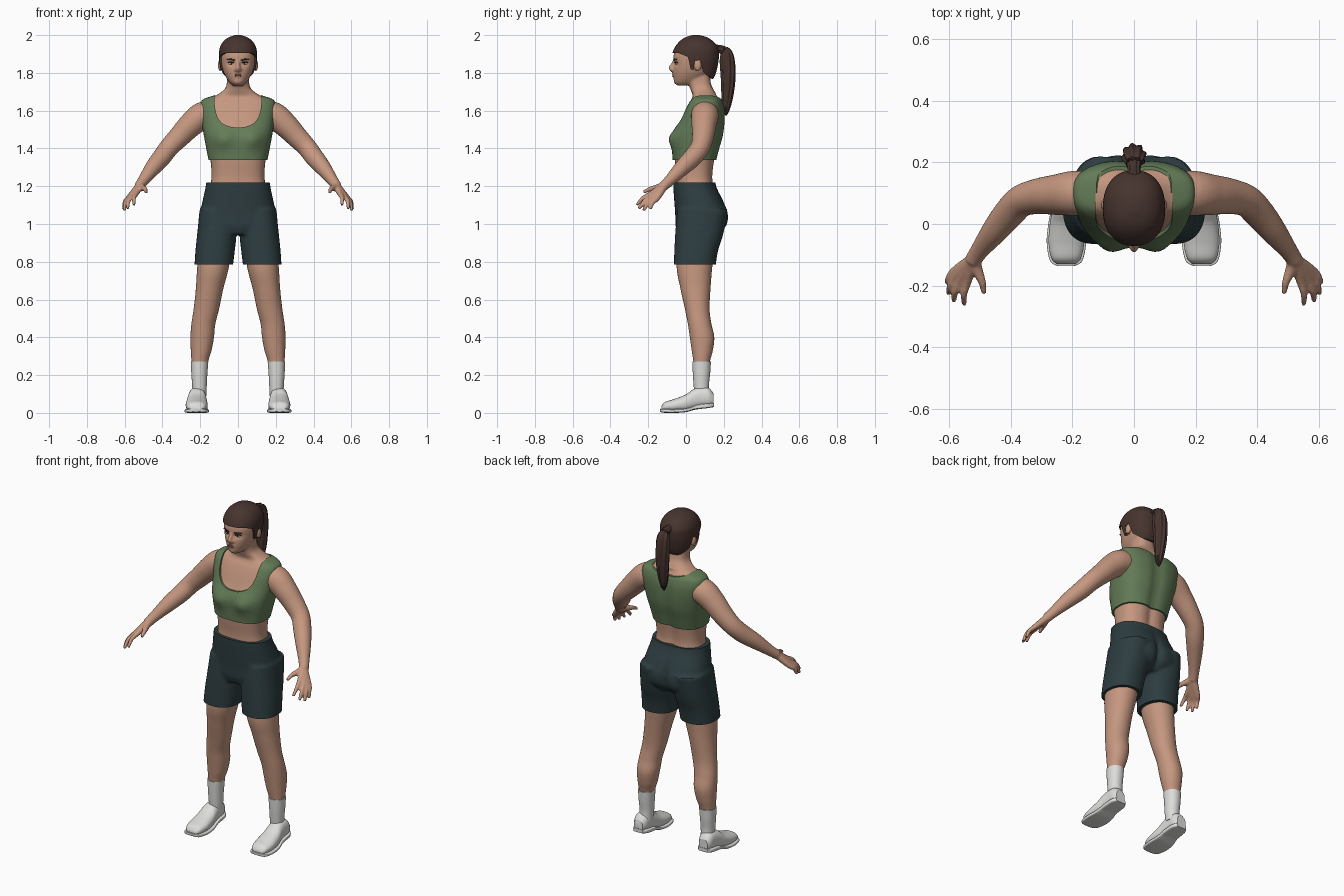
import bpy, bmesh
from math import sin, cos, pi, exp, copysign
from mathutils import Vector
from mathutils.bvhtree import BVHTree

if "Cube" in bpy.data.objects:
    bpy.data.objects.remove(bpy.data.objects["Cube"])


def material(name, rgb):
    m = bpy.data.materials.new(name)
    m.use_nodes = True
    m.diffuse_color = (*rgb, 1)
    m.node_tree.nodes["Principled BSDF"].inputs["Base Color"].default_value = (*rgb, 1)
    return m


SKIN = material("skin", (0.56, 0.31, 0.215))
GREEN = material("green cloth", (0.125, 0.2, 0.095))
DARK = material("dark teal cloth", (0.027, 0.047, 0.052))
HAIR = material("brown hair", (0.062, 0.034, 0.028))
WHITE = material("off white", (0.72, 0.73, 0.7))
BLACK = material("lash black", (0.015, 0.01, 0.008))
LIP = material("lip", (0.38, 0.17, 0.13))


# ---- helpers -------------------------------------------------------------
def smooth(rows, n=6):
    """Catmull-Rom interpolation of tuples."""
    out = []
    for i in range(len(rows) - 1):
        a, b, c, d = rows[max(i - 1, 0)], rows[i], rows[i + 1], rows[min(i + 2, len(rows) - 1)]
        for k in range(n):
            t = k / n
            out.append(tuple(q + 0.5 * t * (r - p + t * (2*p - 5*q + 4*r - s + t * (3*(q - r) + s - p)))
                             for p, q, r, s in zip(a, b, c, d)))
    return out + [rows[-1]]


def bridge(bm, loops):
    rings = [[bm.verts.new(p) for p in loop] for loop in loops]
    n = len(rings[0])
    for a, b in zip(rings, rings[1:]):
        for i in range(n):
            bm.faces.new((a[i], a[(i + 1) % n], b[(i + 1) % n], b[i]))
    bm.faces.new(rings[0][::-1])
    bm.faces.new(rings[-1])


def column(bm, rows, power=2.3, side=1, along="z", tweak=None, grow=0, n=40):
    """Loft superellipse sections; row = (station, x0, x1, other0, other1)."""
    loops = []
    for st, x0, x1, w0, w1 in smooth(rows):
        loop = []
        for i in range(n):
            c, s = cos(2 * pi * i / n), sin(2 * pi * i / n)
            x = (x0 + x1) / 2 + ((x1 - x0) / 2 + grow) * copysign(abs(c) ** (2 / power), c)
            w = (w0 + w1) / 2 + ((w1 - w0) / 2 + grow) * copysign(abs(s) ** (2 / power), s)
            p = Vector((x * side, w, st) if along == "z" else (x * side, st, w))
            loop.append(tweak(p) if tweak else p)
        loops.append(loop)
    bridge(bm, loops)


def tube(bm, points, side=1, n=16, ridges=0):
    """Round tube along (x, y, z, radius) points."""
    pts = smooth(points)
    loops = []
    for i, (x, y, z, r) in enumerate(pts):
        a, b = pts[max(i - 1, 0)], pts[min(i + 1, len(pts) - 1)]
        d = (Vector(b[:3]) - Vector(a[:3])).normalized()
        u = d.cross(Vector((0.3, 1, 0.2)) if abs(d.y) < 0.8 else Vector((1, 0, 0))).normalized()
        v = d.cross(u)
        loop = []
        for k in range(n):
            t = 2 * pi * k / n
            p = Vector((x, y, z)) + (u * cos(t) + v * sin(t)) * r * (1 + ridges * cos(8 * t + 9 * z))
            loop.append((p.x * side, p.y, p.z))
        loops.append(loop)
    bridge(bm, loops)


def ball(bm, centre, size):
    verts = bmesh.ops.create_uvsphere(bm, u_segments=20, v_segments=12, radius=1)["verts"]
    bmesh.ops.scale(bm, vec=size, verts=verts)
    bmesh.ops.translate(bm, vec=centre, verts=verts)


def finish(name, bm, mat):
    bmesh.ops.recalc_face_normals(bm, faces=bm.faces)
    me = bpy.data.meshes.new(name)
    bm.to_mesh(me)
    bm.free()
    me.materials.append(mat)
    ob = bpy.data.objects.new(name, me)
    bpy.context.collection.objects.link(ob)
    return ob


def bake(ob):
    """Replace the mesh by its modified result."""
    dg = bpy.context.evaluated_depsgraph_get()
    me = bpy.data.meshes.new_from_object(ob.evaluated_get(dg))
    mat = ob.data.materials[0]
    ob.modifiers.clear()
    ob.data = me
    me.materials.clear()
    me.materials.append(mat)


def fuse(ob, voxel, rounds):
    r = ob.modifiers.new("fuse", "REMESH")
    r.mode, r.voxel_size = "VOXEL", voxel
    s = ob.modifiers.new("soften", "SMOOTH")
    s.factor, s.iterations = 0.5, rounds
    bake(ob)


def carve(ob, outline, place, lo, hi):
    """Cut away a prism whose outline is extruded from lo to hi."""
    bm = bmesh.new()
    bridge(bm, [[place(a, b, t) for a, b in outline] for t in (lo, hi)])
    cutter = finish("cutter", bm, ob.data.materials[0])
    cutter.hide_render = True
    m = ob.modifiers.new("carve", "BOOLEAN")
    m.operation, m.object, m.solver = "DIFFERENCE", cutter, "EXACT"
    bake(ob)
    bpy.data.objects.remove(cutter)


def sym(rows):
    return [(z, -r, r, y0, y1) for z, r, y0, y1 in rows]


# ---- body ----------------------------------------------------------------
def chest_shape(p):
    if p.y < 0.04:
        p.y -= 0.024 * exp(-((abs(p.x) - 0.08) ** 2 + (p.z - 1.45) ** 2) / 0.0025)
    elif p.z < 1.68:
        p.y -= 0.014 * exp(-(p.x / 0.03) ** 2)
    return p


def face_shape(p):
    if p.y < 0:
        x, z = abs(p.x), p.z
        p.y += 0.012 * exp(-((x - 0.036) / 0.02) ** 2 - ((z - 1.85) / 0.013) ** 2)
        p.y -= 0.006 * exp(-(x / 0.022) ** 2 - ((z - 1.786) / 0.012) ** 2)
        p.y -= 0.005 * exp(-(x / 0.02) ** 2 - ((z - 1.75) / 0.012) ** 2)
    return p


torso = sym([(1.1, .15, -.045, .15), (1.18, .15, -.05, .15), (1.25, .14, -.05, .143), (1.33, .145, -.058, .152),
             (1.4, .157, -.062, .168), (1.47, .17, -.058, .187), (1.54, .182, -.03, .195),
             (1.6, .19, -.005, .195), (1.64, .187, .015, .187), (1.662, .17, .03, .177),
             (1.68, .118, .035, .165), (1.71, .075, .025, .147), (1.74, .06, .015, .133), (1.8, .057, 0, .125)])
head = sym([(1.733, .025, -.045, .05), (1.75, .045, -.06, .08), (1.78, .065, -.065, .11), (1.81, .079, -.067, .14),
            (1.85, .089, -.066, .155), (1.89, .092, -.066, .161), (1.93, .088, -.052, .158),
            (1.965, .068, -.022, .13), (1.985, .035, .01, .095)])
leg = [(.95, .03, .195, -.035, .16), (.78, .047, .215, -.05, .14), (.66, .077, .223, -.03, .13),
       (.55, .1, .235, -.006, .125), (.47, .12, .247, .01, .135), (.4, .127, .252, .02, .15),
       (.33, .14, .25, .03, .142), (.26, .16, .246, .04, .125), (.15, .168, .24, .045, .12)]
arm = [(.12, .1, 1.585, .07), (.19, .1, 1.572, .073), (.25, .095, 1.525, .066), (.31, .09, 1.463, .058),
       (.365, .075, 1.405, .052), (.405, .035, 1.352, .05), (.45, -.02, 1.298, .043),
       (.5, -.085, 1.232, .03), (.523, -.12, 1.2, .027)]
wrist = (.52, -.115, 1.203, .022)
fingers = [((.54, -.185, 1.16), (.55, -.26, 1.1)), ((.562, -.18, 1.148), (.585, -.25, 1.08)),
           ((.577, -.17, 1.138), (.602, -.225, 1.07)), ((.582, -.153, 1.135), (.606, -.19, 1.078))]

bm = bmesh.new()
column(bm, torso, 2.6, tweak=chest_shape)
column(bm, head, 2.25, tweak=face_shape, n=64)
tube(bm, [(0, -.058, 1.872, .008), (0, -.069, 1.848, .009), (0, -.079, 1.826, .013), (0, -.066, 1.808, .01)])
for side in (1, -1):
    column(bm, leg, 2.1, side)
    tube(bm, arm, side, 28)
    for knuckle, tip in fingers:
        bend = tuple((a + b) / 2 for a, b in zip(knuckle, tip))
        bend = (bend[0] + .006, bend[1] - .004, bend[2] + .008)
        tube(bm, [wrist, (*knuckle, .0145), (*bend, .0115), (*tip, .0085)], side)
    tube(bm, [wrist, (.508, -.15, 1.193, .018), (.492, -.19, 1.185, .0125), (.487, -.225, 1.168, .009)], side)
    ball(bm, (side * .095, .062, 1.84), (.012, .02, .031))
    ball(bm, (side * .011, -.07, 1.816), (.009, .012, .008))
body = finish("body", bm, SKIN)
fuse(body, .006, 3)

# ---- face details, laid on the skin ---------------------------------------
tree = BVHTree.FromObject(body, bpy.context.evaluated_depsgraph_get())


def on_face(bm, x, z, size):
    hit = tree.ray_cast(Vector((x, -1, z)), Vector((0, 1, 0)))[0]
    ball(bm, (x, hit.y, z), size)


for side, label in ((1, "left"), (-1, "right")):
    for part, mat, spots in (
            ("eye", WHITE, [(.036, 1.849, (.014, .004, .006))]),
            ("iris", BLACK, [(.036, 1.849, (.006, .0055, .006))]),
            ("lashes", BLACK, [(.026, 1.855, (.008, .005, .003)), (.038, 1.857, (.01, .005, .003)),
                               (.048, 1.854, (.007, .005, .003))]),
            ("eyebrow", HAIR, [(.024, 1.868, (.01, .004, .004)), (.037, 1.872, (.012, .004, .004)),
                               (.052, 1.87, (.01, .004, .003))])):
        bm = bmesh.new()
        for x, z, size in spots:
            on_face(bm, side * x, z, size)
        finish(label + "_" + part, bm, mat)
bm = bmesh.new()
on_face(bm, 0, 1.79, (.021, .003, .004))
on_face(bm, 0, 1.782, (.018, .004, .005))
finish("lips", bm, LIP)

# ---- hair ----------------------------------------------------------------
bm = bmesh.new()
column(bm, sym([(1.74, .06, .02, .125), (1.79, .084, -.045, .155), (1.85, .098, -.07, .17), (1.89, .101, -.074, .174),
                (1.93, .097, -.062, .171), (1.965, .079, -.036, .146), (1.988, .05, -.004, .112),
                (2.0, .015, .035, .07)]), 2.25, n=64)
hair = finish("hair", bm, HAIR)
carve(hair, [(-.2, 1.6), (-.2, 1.905), (-.04, 1.905), (.01, 1.885), (.025, 1.82), (.04, 1.815), (.047, 1.865),
             (.075, 1.868), (.09, 1.805), (.13, 1.77), (.2, 1.755), (.2, 1.6)],
      lambda a, b, t: (t, a, b), -.3, .3)
bm = bmesh.new()
tube(bm, [(0, .15, 1.925, .024), (0, .185, 1.925, .02), (0, .212, 1.9, .033), (0, .22, 1.84, .038),
          (0, .223, 1.76, .035), (0, .219, 1.68, .029), (0, .213, 1.61, .018), (0, .212, 1.575, .004)],
     n=64, ridges=.1)
finish("ponytail", bm, HAIR)

# ---- crop top ------------------------------------------------------------
bm = bmesh.new()
column(bm, [(1.338, -.145, .145, -.06, .152)] + torso[4:11] + [(1.69, -.09, .09, .04, .155)],
       2.6, tweak=chest_shape, grow=.011, n=64)
top = finish("crop_top", bm, GREEN)
half = smooth([(.125, 1.8), (.125, 1.66), (.114, 1.58), (.085, 1.535), (.04, 1.515), (0, 1.511)])
carve(top, half + [(-x, z) for x, z in half[-2::-1]], lambda a, b, t: (a, t, b), -.3, .1)
half = smooth([(.125, 1.8), (.125, 1.69), (.09, 1.668), (.04, 1.658), (0, 1.656)])
carve(top, half + [(-x, z) for x, z in half[-2::-1]], lambda a, b, t: (a, t, b), .099, .3)


# ---- shorts --------------------------------------------------------------
def seat_shape(p):
    if p.y > 0.08:
        p.y -= 0.028 * exp(-(p.x / 0.022) ** 2 - ((p.z - 1.03) / 0.09) ** 2)
    return p


bm = bmesh.new()
column(bm, sym([(1.27, .162, -.065, .15), (1.2, .171, -.067, .16), (1.12, .188, -.062, .2), (1.05, .202, -.057, .225),
                (.99, .207, -.055, .215), (.945, .2, -.04, .17)]), 2.4, tweak=seat_shape, n=64)
for side in (1, -1):
    column(bm, [(1.08, .01, .203, -.045, .222), (.95, .008, .216, -.057, .198), (.85, .018, .226, -.062, .168),
                (.72, .034, .234, -.068, .15)], 2.3, side)
shorts = finish("shorts", bm, DARK)
fuse(shorts, .009, 5)
bm = bmesh.new()
bm.from_mesh(shorts.data)
for z, up in ((1.22, 1), (.785, -1)):
    cut = bmesh.ops.bisect_plane(bm, geom=bm.verts[:] + bm.edges[:] + bm.faces[:], plane_co=(0, 0, z),
                                 plane_no=(0, 0, up), clear_outer=True)["geom_cut"]
    bmesh.ops.holes_fill(bm, edges=[e for e in cut if isinstance(e, bmesh.types.BMEdge)])
bm.to_mesh(shorts.data)
bm.free()

# ---- socks and shoes -----------------------------------------------------
upper = [(-.13, .19, .25, .012, .036), (-.11, .172, .268, .008, .058), (-.06, .161, .277, .005, .074),
         (0, .163, .273, .006, .098), (.04, .168, .266, .015, .126), (.08, .171, .261, .025, .137),
         (.12, .174, .258, .03, .132), (.145, .188, .246, .035, .105)]
sole = [(-.137, .196, .246, .006, .022), (-.12, .168, .272, .001, .021), (-.06, .155, .283, 0, .02),
        (0, .158, .278, .004, .024), (.04, .164, .27, .016, .036), (.06, .165, .268, .019, .044),
        (.12, .168, .264, .026, .051), (.148, .186, .248, .031, .053)]
for side, label in ((1, "left"), (-1, "right")):
    for part, rows, power, axis in (
            ("sock", [(.09, .168, .24, .045, .125), (.15, .165, .243, .04, .122), (.21, .162, .247, .036, .128),
                      (.272, .157, .25, .034, .132)], 2.1, "z"),
            ("shoe", upper, 2.3, "y"), ("sole", sole, 5, "y")):
        bm = bmesh.new()
        column(bm, rows, power, side, axis)
        finish(label + "_" + part, bm, WHITE)

bpy.ops.object.select_all(action="DESELECT")
for ob in bpy.context.collection.objects:
    if ob.type == "MESH":
        ob.select_set(True)
        bpy.context.view_layer.objects.active = ob
bpy.ops.object.shade_smooth_by_angle(angle=0.7)
